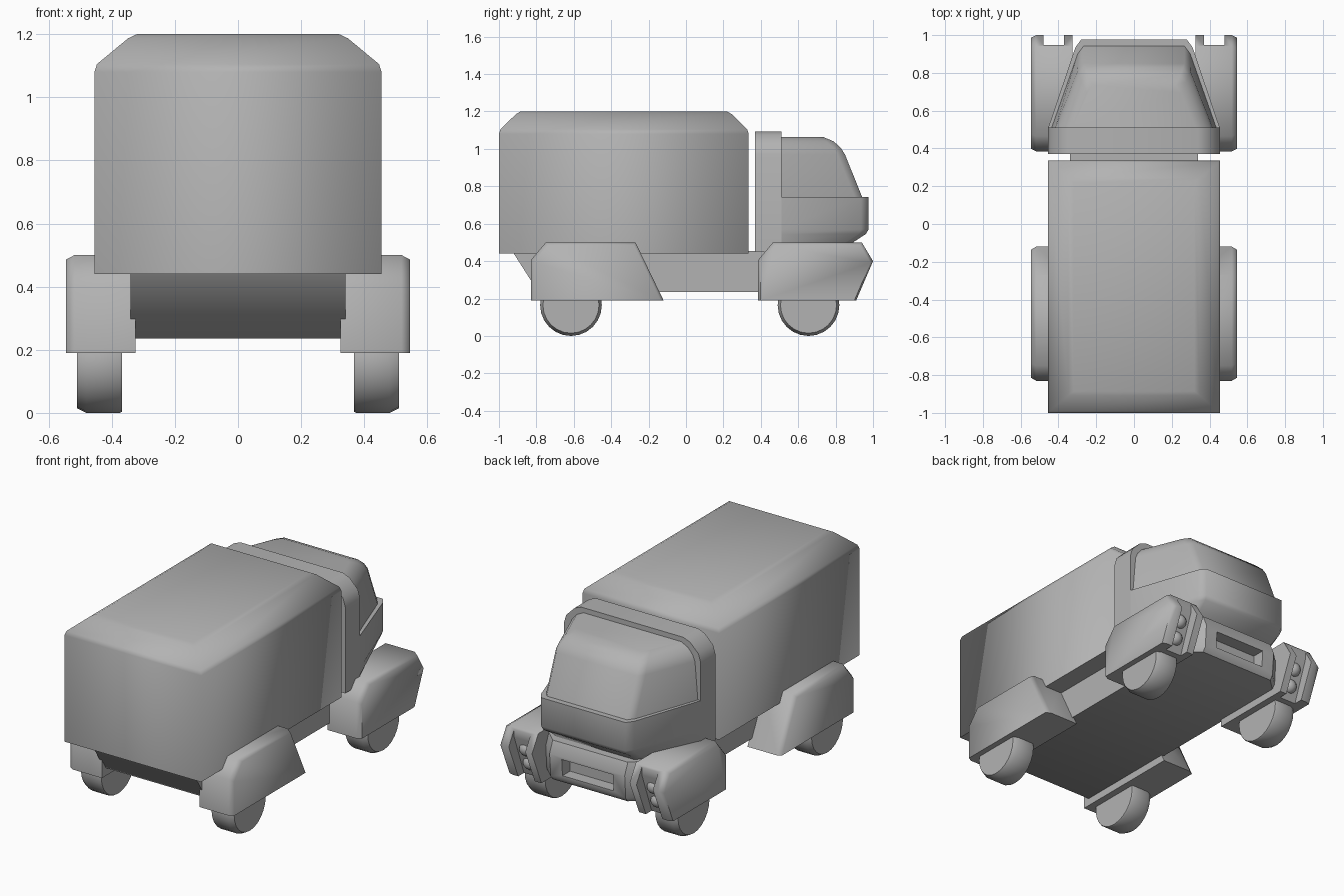
import bpy, bmesh, math

if "Cube" in bpy.data.objects:
    bpy.data.objects.remove(bpy.data.objects["Cube"])

GREY = bpy.data.materials.new("mid_grey")
GREY.diffuse_color = (0.45, 0.45, 0.45, 1)
GREY.use_nodes = True
GREY.node_tree.nodes["Principled BSDF"].inputs["Base Color"].default_value = GREY.diffuse_color


def loft(name, rings, smooth=62, mirror=False, cutter=None):
    """Closed solid skinned through rings with equal point counts."""
    bm = bmesh.new()
    loops = [[bm.verts.new(p) for p in ring] for ring in rings]
    for a, b in zip(loops, loops[1:]):
        for i in range(len(a)):
            j = (i + 1) % len(a)
            bm.faces.new((a[i], a[j], b[j], b[i]))
    bm.faces.new(loops[0])
    bm.faces.new(loops[-1])
    bmesh.ops.recalc_face_normals(bm, faces=bm.faces)
    mesh = bpy.data.meshes.new(name)
    bm.to_mesh(mesh)
    bm.free()
    mesh.materials.append(GREY)
    ob = bpy.data.objects.new(name, mesh)
    bpy.context.collection.objects.link(ob)
    bpy.ops.object.select_all(action='DESELECT')
    bpy.context.view_layer.objects.active = ob
    ob.select_set(True)
    if cutter:
        cut = ob.modifiers.new("cut", 'BOOLEAN')
        cut.object = cutter
        cut.solver = 'EXACT'
        bpy.ops.object.modifier_apply(modifier="cut")
        bpy.data.objects.remove(cutter)
    bpy.ops.object.shade_smooth_by_angle(angle=math.radians(smooth))
    if mirror:
        ob.modifiers.new("mirror", 'MIRROR')
    return ob


def plan(half, z):
    """Symmetric ring at height z from right-hand (x, y) points."""
    return [(x, y, z) for x, y in half] + [(-x, y, z) for x, y in reversed(half)]


def side(profile, x):
    """Ring of (y, z) points at a given x."""
    return [(x, y, z) for y, z in profile]


def box_cutter(name, x0, x1, y0, y1, z0, z1):
    ob = loft(name, [side([(y0, z0), (y1, z0), (y1, z1), (y0, z1)], x) for x in (x0, x1)])
    ob.hide_render = True
    return ob


# Cargo box: rounded slope all round the roof, softly shaded corners, sharp base
cargo = loft("cargo_box", [
    plan([(0.455 - dx, -1 + dy), (0.455 - dx, 0.335 - dy)], z)
    for z, dx, dy in [(0.44, 0, 0), (1.08, 0, 0), (1.105, 0.008, 0.008),
                      (1.187, 0.107, 0.092), (1.2, 0.135, 0.115)]], smooth=92)
for e in cargo.data.edges:
    if all(cargo.data.vertices[v].co.z < 0.45 for v in e.vertices):
        e.use_edge_sharp = True

# Chassis with sloped tail
chassis = [(-0.93, 0.455), (-0.79, 0.235), (0.8, 0.235), (0.8, 0.455)]
loft("chassis", [side(chassis, x) for x in (-0.34, 0.34)])

# Front bumper with grille recess
grille = box_cutter("grille_cutter", -0.17, 0.17, 0.86, 1.1, 0.285, 0.385)
loft("front_bumper", [
    plan([(0.335, 0.7), (0.335, 0.86 - d), (0.25, 0.94 - d)], z)
    for z, d in [(0.235, 0.03), (0.26, 0.01), (0.4, 0.0), (0.47, 0.03)]],
    smooth=35, cutter=grille)

# Cab: rear collar, tapered lower body, glass house
arch = [(0.455, 0.45), (0.455, 0.97), (0.44, 1.02), (0.385, 1.075), (0.34, 1.093)]
loft("cab_collar", [[(x, y, z) for x, z in arch] + [(-x, y, z) for x, z in reversed(arch)]
                    for y in (0.37, 0.51)])
loft("cab_lower_body", [
    plan([(0.45, 0.375), (0.454, 0.51), (w + 0.03, f - 0.04), (w, f)], z)
    for z, w, f in [(0.45, 0.26, 0.84), (0.505, 0.265, 0.9), (0.545, 0.275, 0.962),
                    (0.57, 0.28, 0.976), (0.742, 0.28, 0.976)]])
loft("cab_windows", [
    plan([(a, 0.5), (b, f - 0.04), (b - 0.03, f)], z)
    for z, a, b, f in [(0.735, 0.44, 0.297, 0.945), (0.97, 0.42, 0.298, 0.85),
                       (1.005, 0.405, 0.29, 0.828), (1.04, 0.375, 0.275, 0.79),
                       (1.063, 0.33, 0.25, 0.735)]])

# Fenders: outer edge chamfered, bottom left straight
def fender(name, profile, cutter=None):
    ys = [p[0] for p in profile]
    mid = (min(ys) + max(ys)) / 2
    inset = [(mid + (y - mid) * 0.955, 0.19 + (z - 0.19) * 0.955) for y, z in profile]
    loft(name, [side(profile, 0.325), side(profile, 0.518), side(inset, 0.545)],
         mirror=True, cutter=cutter)


fender("rear_fender", [(-0.83, 0.19), (-0.83, 0.405), (-0.75, 0.5), (-0.27, 0.5), (-0.12, 0.19)])
notch_profile = [(0.825, 0.11), (0.948, 0.44), (0.948, 0.55), (1.1, 0.55), (1.1, 0.11)]
notch = loft("lamp_notch_cutter", [side(notch_profile, x) for x in (0.37, 0.48)])
notch.hide_render = True
fender("front_fender", [(0.385, 0.19), (0.385, 0.405), (0.465, 0.5), (0.94, 0.5),
                        (1.0, 0.4), (0.91, 0.19)], notch)

# Headlamps stacked in the fender notches
for name, y, z in [("upper_lamp", 0.905, 0.37), ("lower_lamp", 0.87, 0.275)]:
    for s in (-1, 1):
        bpy.ops.mesh.primitive_uv_sphere_add(segments=16, ring_count=8, radius=0.043,
                                             location=(s * 0.425, y, z))
        bpy.context.object.name = name
        bpy.context.object.data.materials.append(GREY)
        bpy.ops.object.shade_smooth_by_angle()

# Wheels
def circle(x, r, y, n=24):
    return [(x, y + r * math.cos(2 * math.pi * i / n), 0.165 + r * math.sin(2 * math.pi * i / n))
            for i in range(n)]


for name, y in [("rear_wheel", -0.615), ("front_wheel", 0.655)]:
    loft(name, [circle(0.367, 0.161, y), circle(0.375, 0.165, y), circle(0.48, 0.165, y),
                circle(0.51, 0.15, y)], smooth=35, mirror=True)
